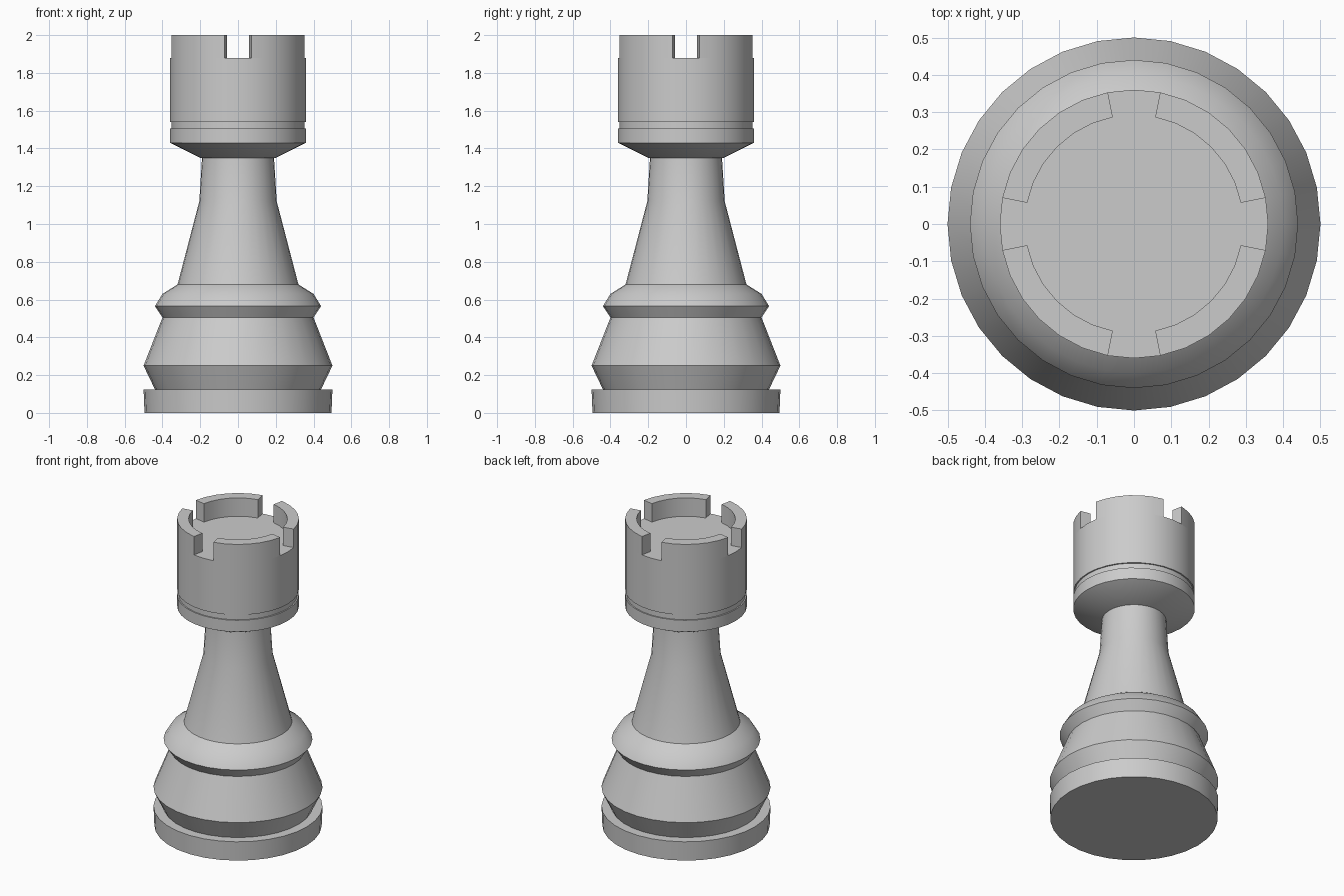
import bpy, bmesh
from math import cos, sin, tau, radians

SEGMENTS = 32

cube = bpy.data.objects.get("Cube")
if cube:
    bpy.data.objects.remove(cube, do_unlink=True)

grey = bpy.data.materials.new("light grey")
grey.use_nodes = True
GREY = (0.6, 0.6, 0.6, 1)
grey.diffuse_color = GREY
grey.node_tree.nodes["Principled BSDF"].inputs["Base Color"].default_value = GREY


def ring_point(radius, step, z):
    angle = tau * step / SEGMENTS
    return (radius * cos(angle), radius * sin(angle), z)


def finish(name, bm):
    bmesh.ops.recalc_face_normals(bm, faces=bm.faces)
    mesh = bpy.data.meshes.new(name)
    bm.to_mesh(mesh)
    bm.free()
    mesh.materials.append(grey)
    obj = bpy.data.objects.new(name, mesh)
    bpy.context.collection.objects.link(obj)
    bpy.ops.object.select_all(action="DESELECT")
    obj.select_set(True)
    bpy.context.view_layer.objects.active = obj
    bpy.ops.object.shade_smooth_by_angle(angle=radians(30))


def turned(name, profile):
    """Closed solid of revolution from (radius, height) pairs."""
    bm = bmesh.new()
    rings = [[bm.verts.new(ring_point(r, s, z)) for s in range(SEGMENTS)]
             for r, z in profile]
    for low, high in zip(rings, rings[1:]):
        for s in range(SEGMENTS):
            t = (s + 1) % SEGMENTS
            bm.faces.new((low[s], low[t], high[t], high[s]))
    bm.faces.new(rings[0])
    bm.faces.new(rings[-1])
    finish(name, bm)


def battlement(name, first, last, inner, outer, bottom, top):
    """Curved block with radial ends, spanning steps first to last."""
    bm = bmesh.new()
    loops = [[bm.verts.new(ring_point(r, s, z)) for r, z in
              ((inner, bottom), (outer, bottom), (outer, top), (inner, top))]
             for s in range(first, last + 1)]
    for a, b in zip(loops, loops[1:]):
        for i in range(1, 4):  # underside is left open on the tower floor
            j = (i + 1) % 4
            bm.faces.new((a[i], b[i], b[j], a[j]))
    bm.faces.new(loops[0])
    bm.faces.new(loops[-1])
    finish(name, bm)


# Foot, waist, collar and neck
turned("base_and_neck", [
    (0.495, 0), (0.5, 0.125), (0.44, 0.125), (0.5, 0.25), (0.4, 0.505),
    (0.44, 0.565), (0.4, 0.63), (0.32, 0.68), (0.205, 1.12), (0.19, 1.36)])

# Flared head with a shallow groove
turned("tower_head", [
    (0.2, 1.35), (0.36, 1.43), (0.36, 1.505), (0.352, 1.505),
    (0.352, 1.54), (0.36, 1.54), (0.36, 1.88)])

# Four battlements separated by narrow gaps
QUARTER = SEGMENTS // 4
for i, side in enumerate(("back_left", "back_right", "front_right", "front_left")):
    battlement("battlement_" + side, i * QUARTER + 1, (i + 1) * QUARTER - 1,
               0.292, 0.36, 1.88, 2.0)
